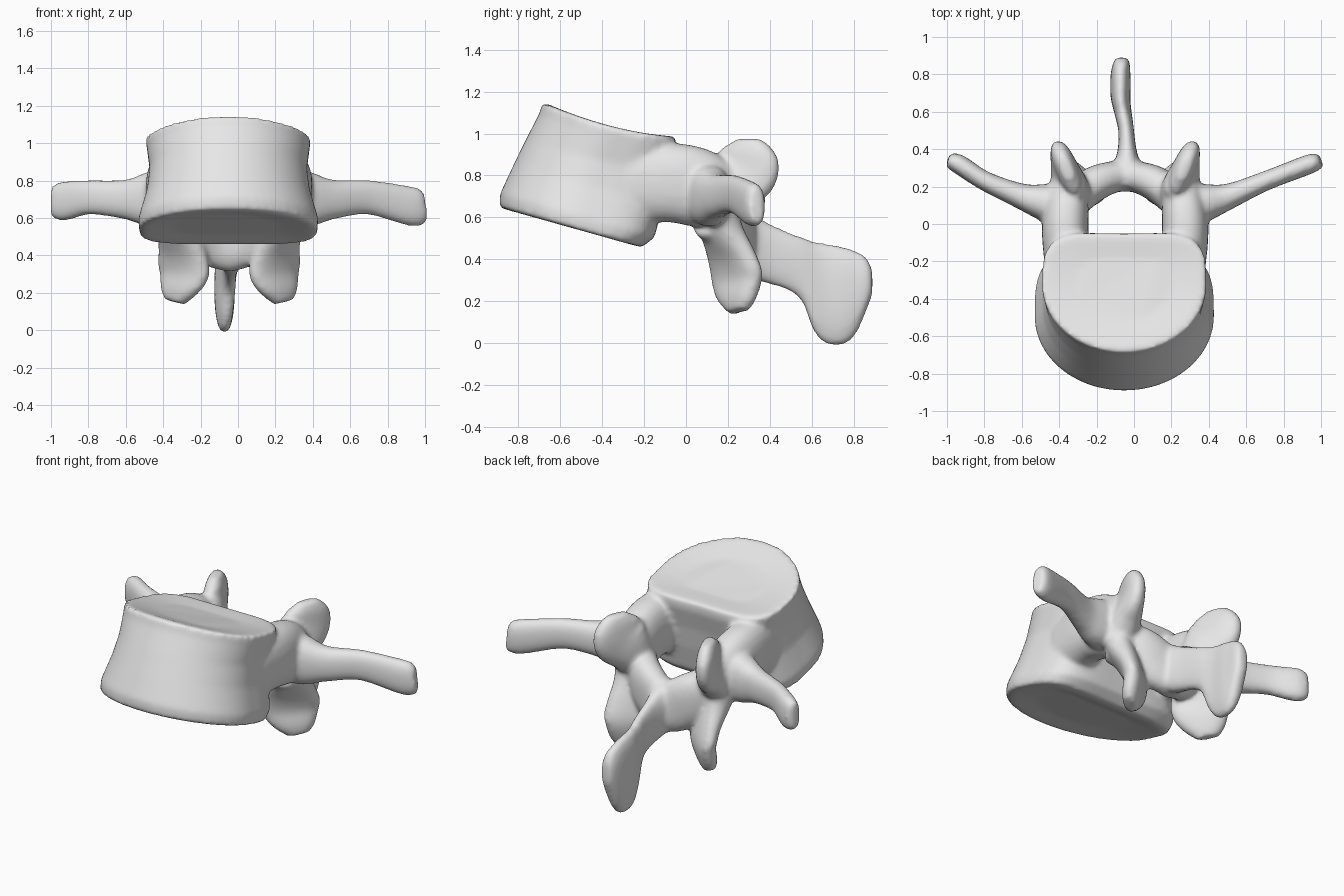
import bpy, bmesh, math
from mathutils import Vector

cube = bpy.data.objects.get("Cube")
if cube:
    bpy.data.objects.remove(cube, do_unlink=True)

MID = -0.047          # the bone's plane of symmetry
SIDES = 24
bm = bmesh.new()


def power(value, exponent):
    return math.copysign(abs(value) ** exponent, value)


def skin(rings):
    """Bridge rings of points into a closed tube."""
    rows = [[bm.verts.new(p) for p in ring] for ring in rings]
    for a, b in zip(rows, rows[1:]):
        for i in range(len(a)):
            j = (i + 1) % len(a)
            bm.faces.new((a[i], a[j], b[j], b[i]))
    bm.faces.new(rows[0][::-1])
    bm.faces.new(rows[-1])


def spline(stations, steps=5):
    """Catmull-Rom interpolation of whole stations."""
    pts = [Vector(s) for s in stations]
    pts = [pts[0] * 2 - pts[1]] + pts + [pts[-1] * 2 - pts[-2]]
    out = []
    for p0, p1, p2, p3 in zip(pts, pts[1:], pts[2:], pts[3:]):
        for k in range(steps):
            t = k / steps
            out.append(p1 + (p2 - p0) * (t / 2)
                       + (p0 * 2 - p1 * 5 + p2 * 4 - p3) * (t * t / 2)
                       + (p1 * 3 - p0 - p2 * 3 + p3) * (t ** 3 / 2))
    return out + [pts[-2]]


def loft(stations, ref, side=1, along=None):
    """Rounded tube; station = offset from midline, y, z, half width, half height along ref."""
    path = spline(stations)
    centres = [Vector((MID + side * p[0], p[1], p[2])) for p in path]
    rings = []
    for i, (c, p) in enumerate(zip(centres, path)):
        step = centres[min(i + 1, len(path) - 1)] - centres[max(i - 1, 0)]
        tangent = Vector(along) if along else step.normalized()
        up = Vector(ref)
        up = (up - tangent * up.dot(tangent)).normalized()
        across = tangent.cross(up)
        a, b = max(p[3], 0.01), max(p[4], 0.01)
        rings.append([c + across * a * power(math.cos(w), .85) + up * b * power(math.sin(w), .85)
                      for w in (math.tau * k / SIDES for k in range(SIDES))])
    skin(rings)


def body_ring(cy, cz, half, front, back, slope, bow):
    """Rounded front, flattened and slightly hollow back, on a tilted plane."""
    ring = []
    for k in range(64):
        w = math.tau * k / 64
        u, v = math.cos(w), math.sin(w)
        if v > 0:
            u = power(u, .7)
            v = v ** .6 - .2 * (1 - u * u)
        dy = v * (back if v > 0 else front)
        ring.append((MID - .005 + half * u, cy + dy, cz + slope * dy + bow * v * v))
    return ring


# Vertebral body, from lower to upper end plate
skin([body_ring(*r) for r in (
    (-.50, .555, .28, .23, .18, -.28, 0),
    (-.50, .535, .44, .36, .30, -.28, 0),
    (-.50, .54, .478, .392, .36, -.28, 0),
    (-.49, .60, .48, .398, .42, -.28, 0),
    (-.45, .75, .435, .375, .42, -.26, 0),
    (-.40, .87, .42, .365, .39, -.25, .01),
    (-.34, .98, .435, .36, .36, -.24, .03),
    (-.32, 1.025, .442, .365, .335, -.24, .035),
    (-.32, 1.027, .405, .325, .30, -.24, .03),
    (-.32, 1.02, .25, .20, .17, -.24, .01))])

UP, BACK = (0, 0, 1), (0, 1, 0)
for side, reach, tip_z in ((-1, .95, .69), (1, 1.045, .66)):
    # Pedicle
    loft([(.30, -.26, .76, .125, .19), (.32, -.06, .765, .125, .19),
          (.315, .08, .735, .12, .185), (.30, .20, .70, .10, .14)], UP, side)
    # Lamina
    loft([(.29, .11, .63, .09, .13), (.18, .205, .56, .095, .15),
          (.07, .25, .49, .085, .155), (-.02, .26, .47, .085, .16)], UP, side)
    # Inferior articular process, a plate facing forward and outward
    loft([(.31, .13, .70, .09, .12), (.28, .165, .55, .08, .12),
          (.25, .215, .42, .065, .155), (.245, .245, .31, .06, .17),
          (.275, .25, .21, .052, .12), (.29, .25, .15, .035, .065)],
         (side * .75, .65, 0), side)
    # Superior articular process, a plate facing back and inward
    loft([(.29, .16, .66, .10, .12), (.295, .22, .74, .09, .14),
          (.31, .285, .83, .065, .17), (.315, .295, .92, .052, .135),
          (.315, .295, .975, .03, .06)], (side * .4, 1, 0), side)
    # Transverse process
    loft([(.30, .09, .72, .12, .14), (.43, .115, .70, .10, .145),
          (.56, .15, .70, .068, .105), (.75, .23, .71, .052, .092),
          (reach - .06, .32, tip_z, .052, .105),
          (reach, .34, tip_z, .038, .08)], UP, side)

# Spinous process, a blade with a hooked lower end
loft([(0, .20, .49, .13, .13), (.01, .30, .465, .08, .155),
      (.01, .40, .425, .05, .145), (.005, .50, .385, .042, .14),
      (-.005, .56, .345, .045, .16), (-.015, .61, .27, .048, .215),
      (-.025, .67, .235, .052, .24), (-.025, .75, .225, .055, .235),
      (-.025, .81, .24, .052, .20), (-.02, .86, .28, .045, .13),
      (-.02, .89, .29, .03, .06)], UP, along=BACK)

bmesh.ops.recalc_face_normals(bm, faces=bm.faces)
raw = bpy.data.meshes.new("vertebra_parts")
bm.to_mesh(raw)
bm.free()
bone = bpy.data.objects.new("vertebra", raw)
bpy.context.collection.objects.link(bone)

# Fuse the parts into one smooth bone
fuse = bone.modifiers.new("fuse", "REMESH")
fuse.mode = "VOXEL"
fuse.voxel_size = 0.014
soften = bone.modifiers.new("soften", "SMOOTH")
soften.factor = 0.5
soften.iterations = 9
graph = bpy.context.evaluated_depsgraph_get()
fused = bpy.data.meshes.new_from_object(bone.evaluated_get(graph))
bone.modifiers.clear()
bone.data = fused
bpy.data.meshes.remove(raw)
fused.name = "vertebra"

# Bone colour
grey = (0.8, 0.8, 0.8, 1)
mat = bpy.data.materials.new("bone_grey")
mat.use_nodes = True
mat.diffuse_color = grey
mat.node_tree.nodes["Principled BSDF"].inputs["Base Color"].default_value = grey
fused.materials.clear()
fused.materials.append(mat)
fused.polygons.foreach_set("material_index", [0] * len(fused.polygons))
fused.polygons.foreach_set("use_smooth", [True] * len(fused.polygons))
fused.update()
